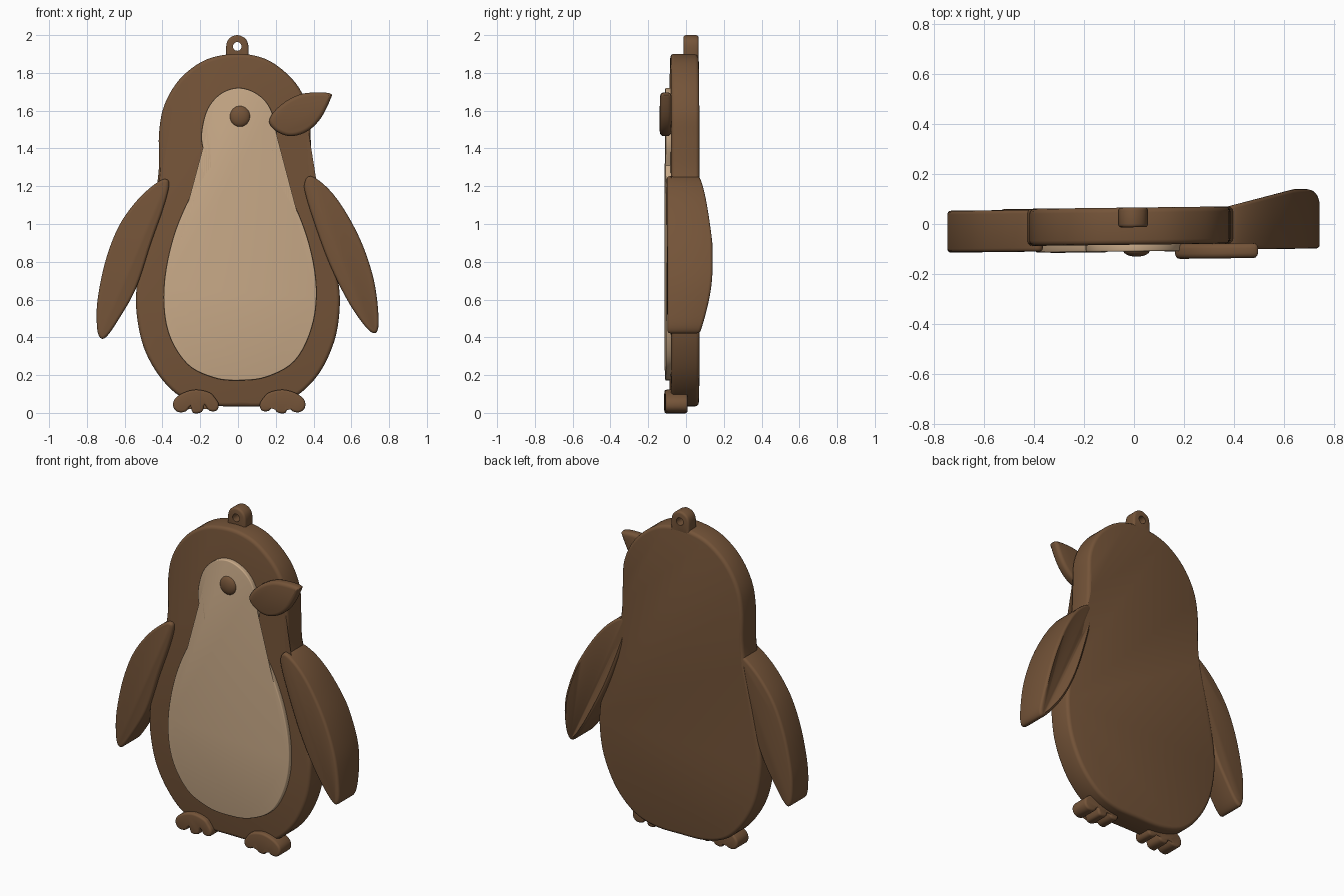
import bpy, bmesh, math
from mathutils import Vector

if "Cube" in bpy.data.objects:
    bpy.data.objects.remove(bpy.data.objects["Cube"])


def material(name, rgb):
    m = bpy.data.materials.new(name)
    m.diffuse_color = (*rgb, 1)
    m.use_nodes = True
    m.node_tree.nodes["Principled BSDF"].inputs["Base Color"].default_value = m.diffuse_color
    return m


BROWN = material("warm brown", (0.175, 0.088, 0.040))
TAN = material("light tan", (0.58, 0.40, 0.245))


def smooth_loop(pts, steps=5):
    """Closed curve through (x, z) points; a repeated point makes a sharp corner."""
    p = [Vector(q) for q in pts]
    n, out = len(p), []
    for i in range(n):
        a, b, c, d = p[i - 1], p[i], p[(i + 1) % n], p[(i + 2) % n]
        if (c - b).length < 1e-6:
            continue
        for s in range(steps):
            t = s / steps
            out.append(0.5 * (2 * b + (c - a) * t + (2 * a - 5 * b + 4 * c - d) * t * t
                              + (3 * b - a - 3 * c + d) * t ** 3))
    area = sum(out[i - 1].cross(out[i]) for i in range(len(out)))
    return out if area > 0 else out[::-1]


def finish(obj, mat):
    obj.data.materials.append(mat)
    bpy.ops.object.select_all(action='DESELECT')
    obj.select_set(True)
    bpy.context.view_layer.objects.active = obj
    bpy.ops.object.shade_smooth_by_angle(angle=math.radians(40))
    return obj


def slab(name, pts, front, back, bevel, mat, bulge=None, steps=5):
    """Plate with rounded rims from an outline in the xz plane."""
    loop = smooth_loop(pts, steps)
    n = len(loop)
    inward = []
    for i in range(n):
        t = (loop[(i + 1) % n] - loop[i - 1]).normalized()
        inward.append(Vector((-t.y, t.x)))
    arc = [k * math.pi / 6 for k in range(4)]
    rings = [(bevel * (1 - math.sin(a)), front + bevel * (1 - math.cos(a))) for a in arc]
    rings += [(bevel * (1 - math.sin(a)), back - bevel * (1 - math.cos(a))) for a in arc[::-1]]
    bm = bmesh.new()
    rows = []
    for k, (inset, y) in enumerate(rings):
        row = []
        for q, nv in zip(loop, inward):
            w = q + nv * inset
            extra = bulge(w.x, w.y) if bulge and k > 3 else 0
            row.append(bm.verts.new((w.x, y + extra + 0.012 * w.x, w.y)))
        rows.append(row)
    for a, b in zip(rows, rows[1:]):
        for i in range(n):
            j = (i + 1) % n
            bm.faces.new((a[i], a[j], b[j], b[i]))
    caps = [bm.faces.new(rows[0][::-1]), bm.faces.new(rows[-1])]
    bmesh.ops.triangulate(bm, faces=caps)
    bmesh.ops.recalc_face_normals(bm, faces=bm.faces[:])
    me = bpy.data.meshes.new(name)
    bm.to_mesh(me)
    bm.free()
    obj = bpy.data.objects.new(name, me)
    bpy.context.collection.objects.link(obj)
    return finish(obj, mat)


# Body
slab("body", [(0, .035), (.17, .04), (.31, .09), (.43, .21), (.51, .38), (.538, .55),
              (.53, .70), (.48, .93), (.425, 1.13), (.392, 1.28), (.385, 1.45), (.375, 1.60),
              (.31, 1.74), (.19, 1.85), (.07, 1.895), (-.06, 1.897), (-.19, 1.86),
              (-.31, 1.765), (-.39, 1.63), (-.418, 1.48), (-.42, 1.28), (-.45, 1.1),
              (-.50, .88), (-.535, .68), (-.537, .53), (-.50, .35), (-.42, .2),
              (-.31, .09), (-.17, .042)], -.083, .066, .02, BROWN)

# Face and belly plate, with a sharp neck notch
slab("face_and_belly", [(0, 1.72), (-.09, 1.69), (-.16, 1.61), (-.192, 1.49), (-.185, 1.40),
                        (-.145, 1.31), (-.145, 1.31), (-.25, 1.15), (-.345, .92), (-.392, .66),
                        (-.37, .43), (-.27, .26), (-.13, .187), (0, .172), (.15, .19),
                        (.3, .275), (.39, .45), (.415, .66), (.375, .9), (.28, 1.14),
                        (.158, 1.31), (.158, 1.31), (.2, 1.42), (.197, 1.53), (.16, 1.63),
                        (.09, 1.695)], -.110, -.075, .006, TAN)

# Wings: the left one is flat, the right one swells toward the back
slab("left_wing", [(-.375, 1.235), (-.425, 1.222), (-.53, 1.13), (-.63, .99), (-.70, .81),
                   (-.742, .61), (-.748, .48), (-.735, .405), (-.70, .40), (-.635, .49),
                   (-.54, .66), (-.46, .90), (-.40, 1.07), (-.367, 1.19)],
     -.106, .062, .015, BROWN)


def swell(x, z):
    f = min(max((x - .36) / .28, 0), 1)
    g = min(max((z - .41) / .36, 0), 1)
    return .07 * f * math.sin(g * math.pi / 2)


slab("right_wing", [(.385, 1.253), (.352, 1.215), (.362, 1.14), (.42, .96), (.48, .80),
                    (.55, .65), (.62, .53), (.695, .435), (.735, .43), (.744, .51),
                    (.72, .70), (.655, .90), (.56, 1.08), (.47, 1.195)],
     -.107, .062, .015, BROWN, swell)

# Beak
slab("beak", [(.165, 1.54), (.195, 1.60), (.27, 1.66), (.36, 1.693), (.485, 1.692),
              (.487, 1.655), (.435, 1.555), (.365, 1.49), (.28, 1.465), (.205, 1.49)],
     -.142, -.082, .02, BROWN)

# Eye
bpy.ops.mesh.primitive_uv_sphere_add(segments=32, ring_count=16, radius=1,
                                     location=(.01, -.105, 1.57))
eye = bpy.context.object
eye.name = "eye"
eye.scale = (.054, .026, .056)
finish(eye, BROWN)

# Feet, each with three toes
foot = [(-.12, .03), (-.115, .07), (-.07, .105), (0, .123), (.07, .108), (.10, .08),
        (.12, .045), (.108, .012), (.07, .012), (.045, .045), (.045, .045), (.03, .005),
        (-.015, 0), (-.03, .038), (-.03, .038), (-.055, .008), (-.095, .005)]
for name, cx, side in (("left_foot", -.222, 1), ("right_foot", .235, -1)):
    slab(name, [(cx + side * x, z) for x, z in foot], -.112, .005, .012, BROWN, steps=4)

# Hanging loop with a drilled hole
tab = slab("hanging_loop", [(-.062, 1.87), (-.062, 1.87), (.055, 1.87), (.055, 1.87),
                            (.055, 1.945), (.037, 1.983), (-.004, 2.0), (-.045, 1.983),
                            (-.062, 1.945)], -.013, .066, .012, BROWN)
bpy.ops.mesh.primitive_cylinder_add(vertices=24, radius=.023, depth=.4,
                                    location=(-.004, 0, 1.94), rotation=(math.pi / 2, 0, 0))
cutter = bpy.context.object
cutter.hide_render = True
mod = tab.modifiers.new("hole", 'BOOLEAN')
mod.operation = 'DIFFERENCE'
mod.solver = 'EXACT'
mod.object = cutter
bpy.context.view_layer.objects.active = tab
# drill before the smoothing step
bpy.ops.object.modifier_move_to_index(modifier=mod.name, index=0)
bpy.ops.object.modifier_apply(modifier=mod.name)
bpy.data.objects.remove(cutter)
